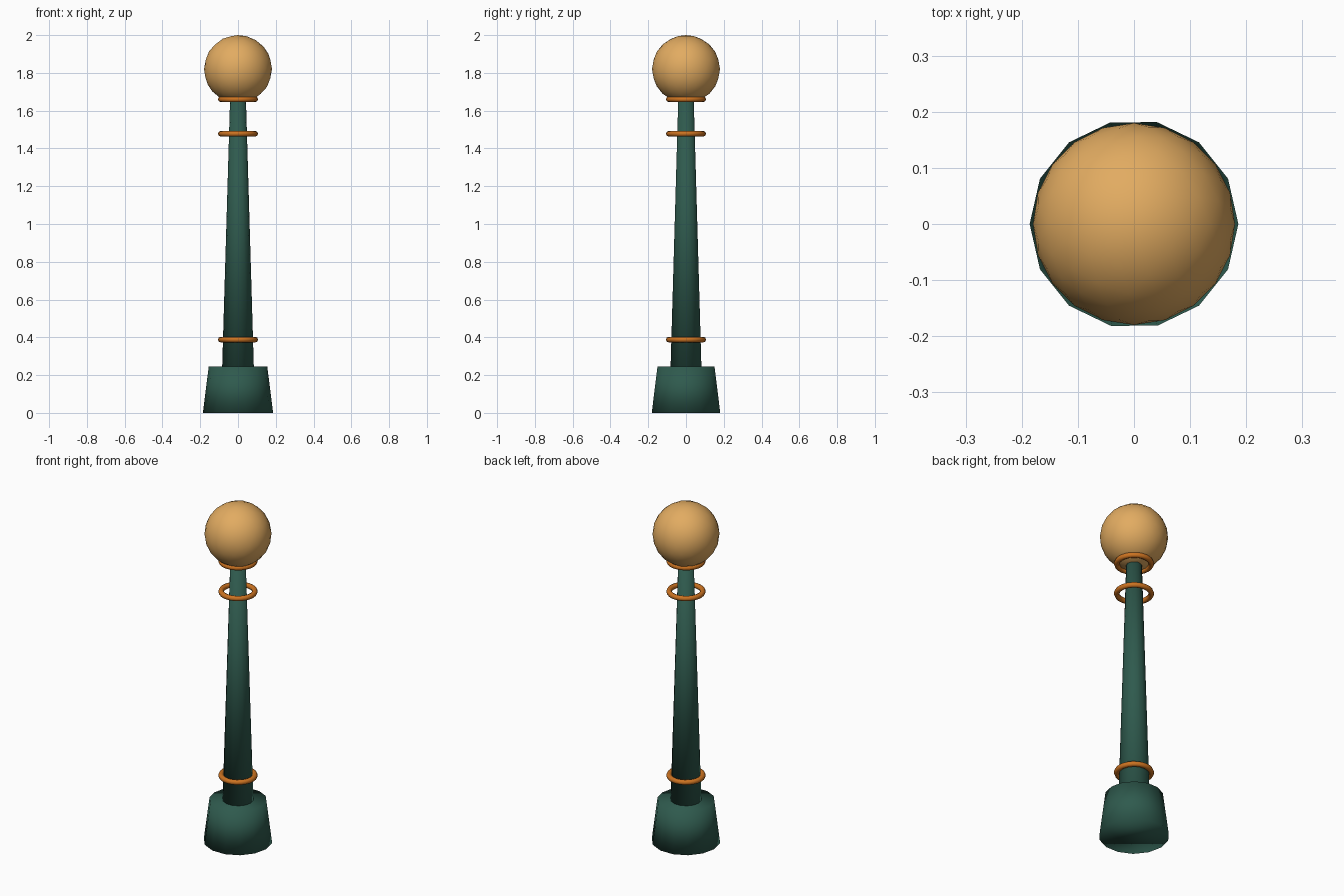
import bpy

cube = bpy.data.objects.get("Cube")
if cube:
    bpy.data.objects.remove(cube, do_unlink=True)


def make_material(name, rgb):
    mat = bpy.data.materials.new(name)
    mat.use_nodes = True
    mat.diffuse_color = (*rgb, 1)
    mat.node_tree.nodes["Principled BSDF"].inputs["Base Color"].default_value = (*rgb, 1)
    return mat


green = make_material("dark green", (0.028, 0.102, 0.075))
amber = make_material("amber glass", (0.76, 0.41, 0.12))
copper = make_material("copper orange", (0.60, 0.17, 0.015))


def finish(name, mat):
    """Name, colour and smooth the part that was just added."""
    obj = bpy.context.object
    obj.name = name
    obj.data.materials.append(mat)
    bpy.ops.object.shade_smooth()
    return obj


def tapered_post(name, sides, r_bottom, r_top, z_bottom, z_top):
    # The quarter turn puts a corner on the x axis
    bpy.ops.mesh.primitive_cone_add(
        vertices=sides, radius1=r_bottom, radius2=r_top, depth=z_top - z_bottom,
        location=(0, 0, (z_bottom + z_top) / 2), rotation=(0, 0, 1.5708))
    return finish(name, green)


# Foot and slender shaft
tapered_post("base", 14, 0.186, 0.155, 0, 0.245)
tapered_post("shaft", 14, 0.084, 0.042, 0.235, 1.66)

# Loose rings around the shaft
for name, z in (("lower_ring", 0.388), ("upper_ring", 1.478), ("collar_ring", 1.66)):
    bpy.ops.mesh.primitive_torus_add(
        major_segments=24, minor_segments=8, major_radius=0.091,
        minor_radius=0.015, location=(0, 0, z))
    finish(name, copper)

# Lamp globe
bpy.ops.mesh.primitive_ico_sphere_add(subdivisions=3, radius=0.18, location=(0, 0, 1.82))
finish("globe", amber)
